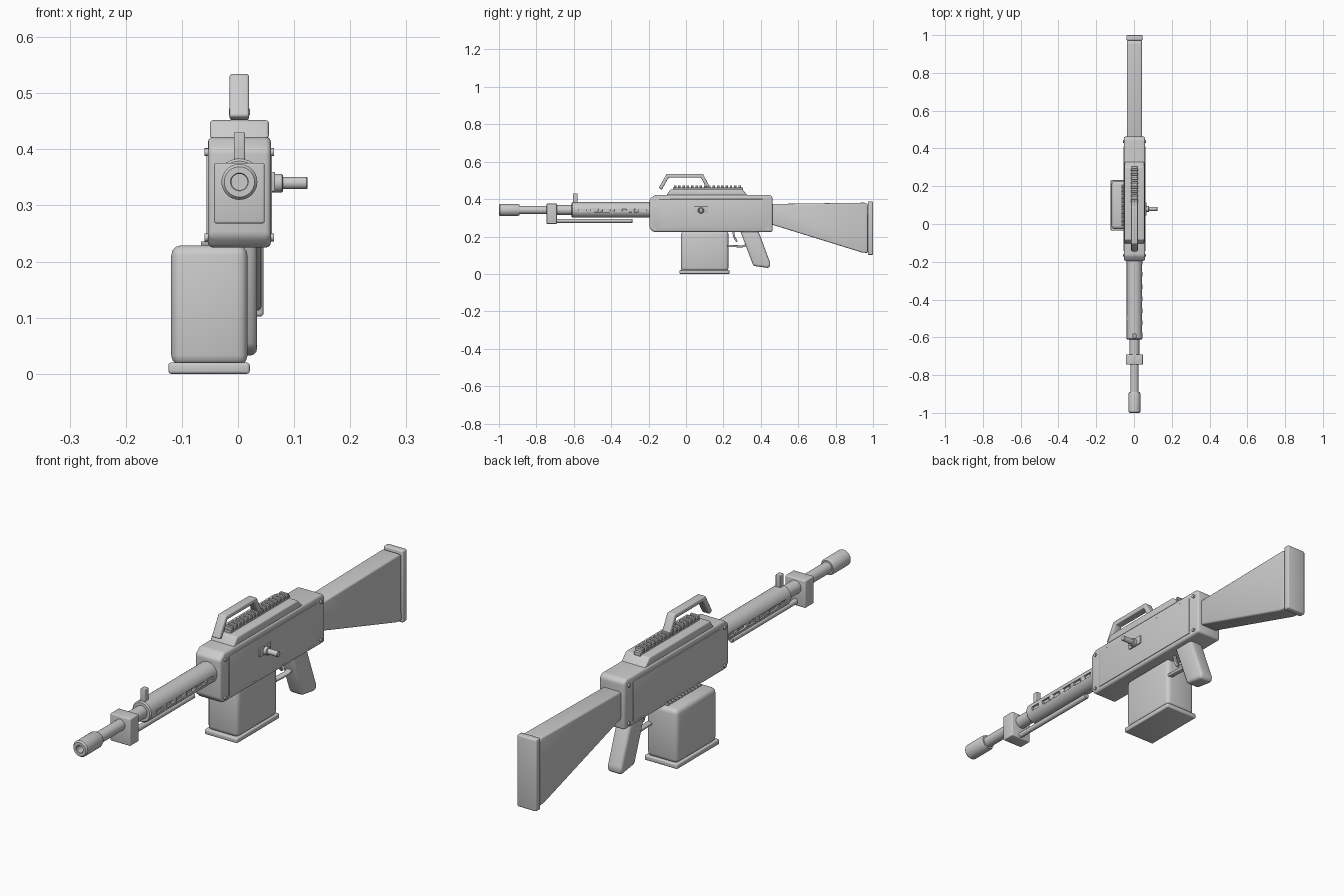
import bpy, bmesh, math
from mathutils import Matrix, Vector

if "Cube" in bpy.data.objects:
    bpy.data.objects.remove(bpy.data.objects["Cube"])

CX = 0.0025   # centre plane of the gun
AXIS_Z = 0.342  # barrel axis height

grey = bpy.data.materials.new("plain_grey")
grey.diffuse_color = (0.6, 0.6, 0.6, 1)
grey.use_nodes = True
grey.node_tree.nodes["Principled BSDF"].inputs["Base Color"].default_value = grey.diffuse_color


def finish(name, bm, bevel=0.0, segs=3):
    bmesh.ops.recalc_face_normals(bm, faces=bm.faces)
    me = bpy.data.meshes.new(name)
    bm.to_mesh(me)
    bm.free()
    ob = bpy.data.objects.new(name, me)
    bpy.context.collection.objects.link(ob)
    me.materials.append(grey)
    bpy.ops.object.select_all(action='DESELECT')
    ob.select_set(True)
    bpy.context.view_layer.objects.active = ob
    if bevel:
        m = ob.modifiers.new("Bevel", 'BEVEL')
        m.width, m.segments, m.limit_method = bevel, segs, 'ANGLE'
        m.angle_limit = math.radians(30)
        bpy.ops.object.modifier_apply(modifier=m.name)
    bpy.ops.object.shade_smooth_by_angle(angle=math.radians(35))
    return ob


def add_box(bm, x0, x1, y0, y1, z0, z1):
    mat = Matrix.Translation(((x0 + x1) / 2, (y0 + y1) / 2, (z0 + z1) / 2)) \
        @ Matrix.Diagonal((x1 - x0, y1 - y0, z1 - z0, 1))
    bmesh.ops.create_cube(bm, size=1, matrix=mat)


def box(name, x0, x1, y0, y1, z0, z1, bevel=0.004):
    bm = bmesh.new()
    add_box(bm, x0, x1, y0, y1, z0, z1)
    return finish(name, bm, bevel)


def prism(name, pts, half, bevel=0.004, cx=CX):
    """Extrude a (y, z) side profile across x."""
    bm = bmesh.new()
    f = bm.faces.new([bm.verts.new((cx - half, y, z)) for y, z in pts])
    ext = bmesh.ops.extrude_face_region(bm, geom=[f])
    bmesh.ops.translate(bm, vec=(2 * half, 0, 0),
                        verts=[v for v in ext['geom'] if isinstance(v, bmesh.types.BMVert)])
    return finish(name, bm, bevel)


def lathe(name, prof, z=AXIS_Z, n=32):
    """Revolve (y, radius) steps round a line along y."""
    bm = bmesh.new()
    rings = [[bm.verts.new((CX + r * math.cos(2 * math.pi * i / n), y,
                            z + r * math.sin(2 * math.pi * i / n))) for i in range(n)]
             for y, r in prof]
    for a, b in zip(rings, rings[1:]):
        for i in range(n):
            j = (i + 1) % n
            bm.faces.new((a[i], a[j], b[j], b[i]))
    bm.faces.new(rings[0])
    bm.faces.new(rings[-1])
    return finish(name, bm)


def add_rod(bm, p, q, r, n=16):
    p, q = Vector(p), Vector(q)
    d = q - p
    mat = Matrix.Translation((p + q) / 2) @ d.to_track_quat('Z', 'Y').to_matrix().to_4x4()
    bmesh.ops.create_cone(bm, cap_ends=True, segments=n, radius1=r, radius2=r,
                          depth=d.length, matrix=mat)


def strip(name, path, t, half, bevel):
    """Flat bar of thickness t following an open (y, z) path."""
    outer, inner = [], []
    v = [Vector(p) for p in path]
    for i, p in enumerate(v):
        d0 = (p - v[i - 1]).normalized() if i else (v[1] - p).normalized()
        d1 = (v[i + 1] - p).normalized() if i < len(v) - 1 else d0
        n = Vector((-(d0 + d1).y, (d0 + d1).x)).normalized()
        k = t / 2 / max(0.4, n.dot(Vector((-d0.y, d0.x))))
        outer.append(p + n * k)
        inner.append(p - n * k)
    return prism(name, [tuple(p) for p in outer + inner[::-1]], half, bevel)


# Barrel with recessed bore, muzzle device and step before the jacket
lathe("muzzle", [(-0.95, 0.012), (-0.95, 0.0145), (-0.998, 0.0145), (-1.0, 0.016), (-1.0, 0.027),
                 (-0.994, 0.032), (-0.90, 0.032), (-0.89, 0.028), (-0.89, 0.01)])
lathe("barrel", [(-0.90, 0.022), (-0.70, 0.022), (-0.70, 0.026), (-0.60, 0.026)])

# Barrel jacket with slots cut in both sides
jacket = lathe("barrel_jacket", [(-0.612, 0.037), (-0.607, 0.0415), (-0.18, 0.0415)])
bm = bmesh.new()
for i in range(6):
    y = -0.575 + i * 0.064
    for s in (-1, 1):
        xa, xb = sorted((CX + s * 0.033, CX + s * 0.06))
        add_box(bm, xa, xb, y, y + 0.04, AXIS_Z - 0.012, AXIS_Z + 0.004)
cutter = finish("slot_cutter", bm)
cutter.hide_render = True
m = jacket.modifiers.new("Slots", 'BOOLEAN')
m.operation, m.object, m.solver = 'DIFFERENCE', cutter, 'EXACT'
bpy.context.view_layer.objects.active = jacket
bpy.ops.object.modifier_apply(modifier=m.name)
bpy.data.objects.remove(cutter)

# Gas block, gas rod and front sight
box("gas_block", CX - 0.045, CX + 0.045, -0.745, -0.69, 0.268, 0.376, 0.004)
lathe("gas_rod", [(-0.70, 0.011), (-0.288, 0.011), (-0.285, 0.008)], z=0.284, n=20)
box("front_sight", CX - 0.01, CX + 0.01, -0.605, -0.58, 0.37, 0.431, 0.003)

# Receiver with side plates
prism("receiver", [(-0.195, 0.245), (-0.175, 0.225), (0.463, 0.225), (0.463, 0.41),
                   (0.45, 0.422), (-0.168, 0.422), (-0.195, 0.40)], 0.056, 0.012)
for s, side in ((-1, "left"), (1, "right")):
    xa, xb = sorted((CX + s * 0.05, CX + s * 0.0585))
    box("side_plate_" + side, xa, xb, -0.142, 0.41, 0.24, 0.40, 0.002)
    bm = bmesh.new()
    for y in (-0.165, 0.437):
        for z in (0.243, 0.395):
            add_rod(bm, (CX + s * 0.05, y, z), (CX + s * 0.062, y, z), 0.007, 12)
    finish("rivets_" + side, bm)

# Top cover with toothed rail
prism("top_cover", [(-0.105, 0.42), (0.33, 0.42), (0.30, 0.452), (-0.083, 0.452)], 0.0525, 0.005)
box("rail", CX - 0.015, CX + 0.015, -0.07, 0.305, 0.448, 0.461, 0.002)
bm = bmesh.new()
for i in range(16):
    y = -0.065 + i * 0.023
    add_box(bm, CX - 0.0185, CX + 0.0185, y, y + 0.013, 0.459, 0.474)
finish("rail_teeth", bm, 0.002, 1)

# Carrying handle
strip("carry_handle", [(-0.138, 0.455), (-0.098, 0.525), (0.085, 0.525), (0.117, 0.465)],
      0.019, 0.0175, 0.005)

# Charging handle on the right side
box("charging_base", 0.05, 0.079 - 0.013, 0.045, 0.115, 0.325, 0.36, 0.002)
bm = bmesh.new()
add_rod(bm, (0.05, 0.08, 0.34), (0.08, 0.08, 0.34), 0.0165, 24)
add_rod(bm, (0.07, 0.08, 0.34), (0.124, 0.08, 0.34), 0.011, 24)
finish("charging_handle", bm, 0.002, 1)

# Offset ammunition box with foot plate and a row of rounds at its top
box("ammo_box", -0.119, 0.017, -0.027, 0.227, 0.015, 0.229, 0.018)
box("ammo_box_foot", -0.124, 0.021, -0.035, 0.232, 0.0, 0.02, 0.005)
bm = bmesh.new()
for i in range(11):
    y = 0.0 + i * 0.02
    add_rod(bm, (-0.066, y, 0.229), (-0.03, y, 0.229), 0.007, 10)
finish("ammo_rounds", bm)

# Trigger, guard and pistol grip
strip("trigger", [(0.252, 0.23), (0.257, 0.20), (0.272, 0.172)], 0.01, 0.006, 0.002)
strip("trigger_guard", [(0.222, 0.15), (0.30, 0.147), (0.325, 0.155)], 0.011, 0.011, 0.003)
prism("grip", [(0.288, 0.235), (0.385, 0.235), (0.452, 0.055), (0.446, 0.031),
               (0.36, 0.043)], 0.0315, 0.012)

# Shoulder stock and butt plate
prism("stock", [(0.455, 0.265), (0.94, 0.115), (0.972, 0.112), (0.972, 0.372), (0.96, 0.381),
                (0.455, 0.374)], 0.0395, 0.012)
box("butt_plate", CX - 0.043, CX + 0.043, 0.972, 1.0, 0.102, 0.388, 0.006)
